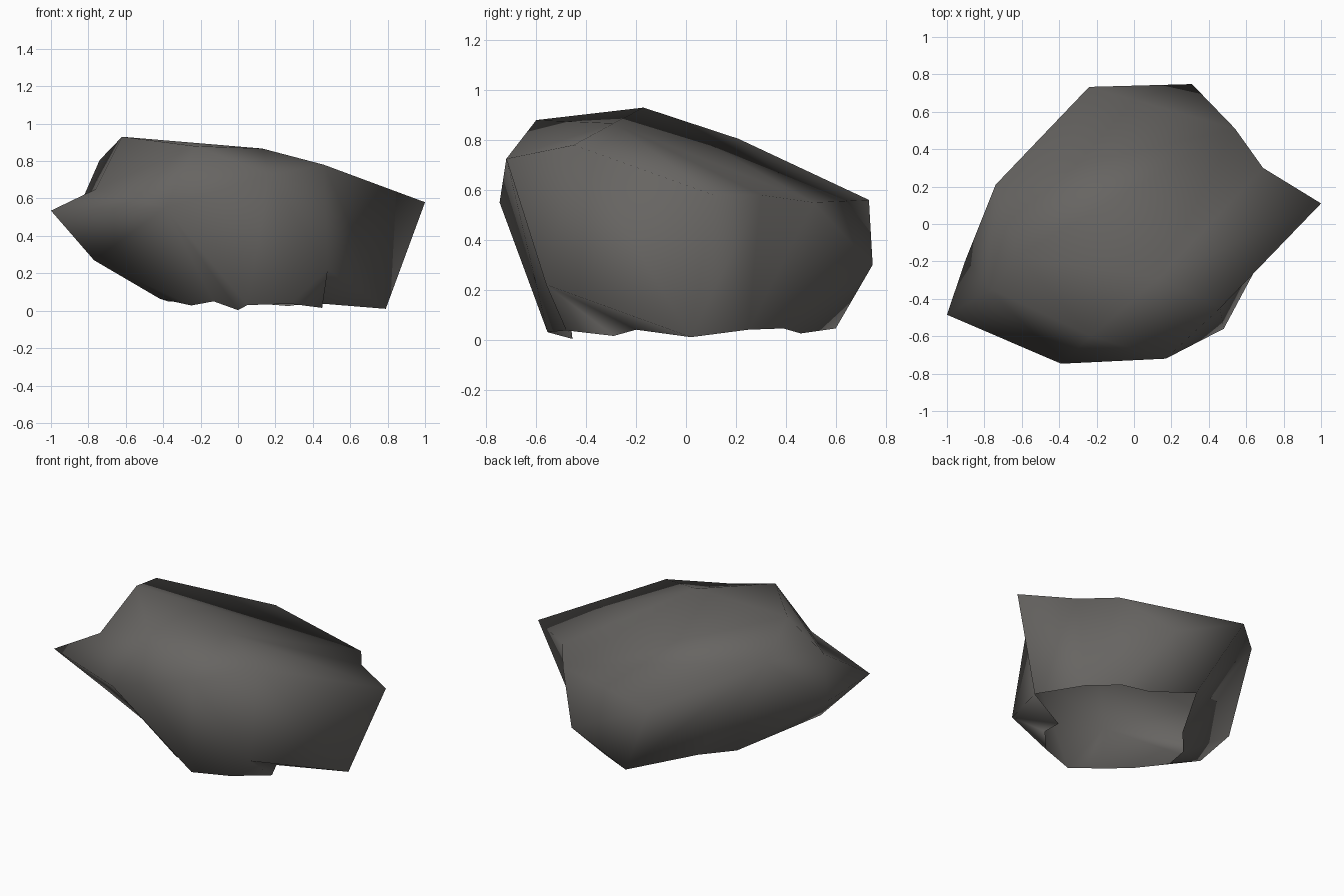
import bpy, bmesh

if "Cube" in bpy.data.objects:
    bpy.data.objects.remove(bpy.data.objects["Cube"])

# Loops of the boulder, counter-clockwise seen from above
RIM = [(-1, -.485, .535), (-.39, -.747, .55), (.17, -.72, .725), (.46, -.45, .78),
       (1, .11, .58), (.69, .30, .58), (.54, .51, .55), (-.24, .733, .56),
       (-.74, .21, .805), (-.90, -.19, .44)]
CROWN = [(-.76, -.35, .65), (-.23, -.60, .88), (.13, -.29, .867), (-.62, -.17, .93)]
SKIRT = [(-.77, -.30, .27), (-.25, -.30, .028), (-.13, -.46, .05), (0, -.455, .003),
         (.05, -.555, .03), (.28, -.48, .037), (.48, -.56, .22), (.79, .02, .01),
         (.59, .25, .04), (.42, .39, .045), (.31, .748, .30), (.02, .60, .045),
         (-.22, .19, .05), (-.376, .005, .05)]

bm = bmesh.new()


def loop(points):
    return [bm.verts.new(p) for p in points]


def strip(outer, inner, last):
    """Triangulate between two closed loops; last[i] is the inner index
    at which the fan of outer vertex i ends."""
    start = 0
    for i, v in enumerate(outer):
        for k in range(start, last[i]):
            bm.faces.new((v, inner[k % len(inner)], inner[(k + 1) % len(inner)]))
        bm.faces.new((v, inner[last[i] % len(inner)], outer[(i + 1) % len(outer)]))
        start = last[i]


rim, crown, skirt = loop(RIM), loop(CROWN), loop(SKIRT)

# Top slopes, back slope and top cap
strip(rim[:7] + rim[8:], crown, [0, 1, 2, 2, 2, 2, 3, 4, 4])
for tri in ((rim[6], rim[7], rim[8]), (crown[0], crown[1], crown[3]),
            (crown[1], crown[2], crown[3])):
    bm.faces.new(tri)

# Side walls
strip(rim, skirt, [0, 4, 6, 7, 7, 8, 10, 11, 13, 14])

# Undercut faces below the raised parts of the skirt; the base stays open
right_foot, notch, back_foot, left_foot = loop(
    [(.45, -.29, .015), (.42, -.20, .04), (.27, .46, .025), (-.42, -.17, .065)])
for tri in ((skirt[6], skirt[5], right_foot), (skirt[6], right_foot, notch),
            (skirt[6], notch, skirt[7]),
            (skirt[10], skirt[9], back_foot), (skirt[10], back_foot, skirt[11]),
            (skirt[0], skirt[13], left_foot), (skirt[0], left_foot, skirt[1])):
    bm.faces.new(tri)

bmesh.ops.recalc_face_normals(bm, faces=bm.faces)
# Outward check: the cap must face up
cap = next(f for f in bm.faces if set(f.verts) == {crown[1], crown[2], crown[3]})
if cap.normal.z < 0:
    bmesh.ops.reverse_faces(bm, faces=bm.faces)
for f in bm.faces:
    f.smooth = True

mesh = bpy.data.meshes.new("boulder")
bm.to_mesh(mesh)
bm.free()

stone = bpy.data.materials.new("dark grey stone")
stone.diffuse_color = (.135, .129, .122, 1)
stone.use_nodes = True
stone.node_tree.nodes["Principled BSDF"].inputs["Base Color"].default_value = stone.diffuse_color
mesh.materials.append(stone)
bpy.context.collection.objects.link(bpy.data.objects.new("boulder", mesh))
